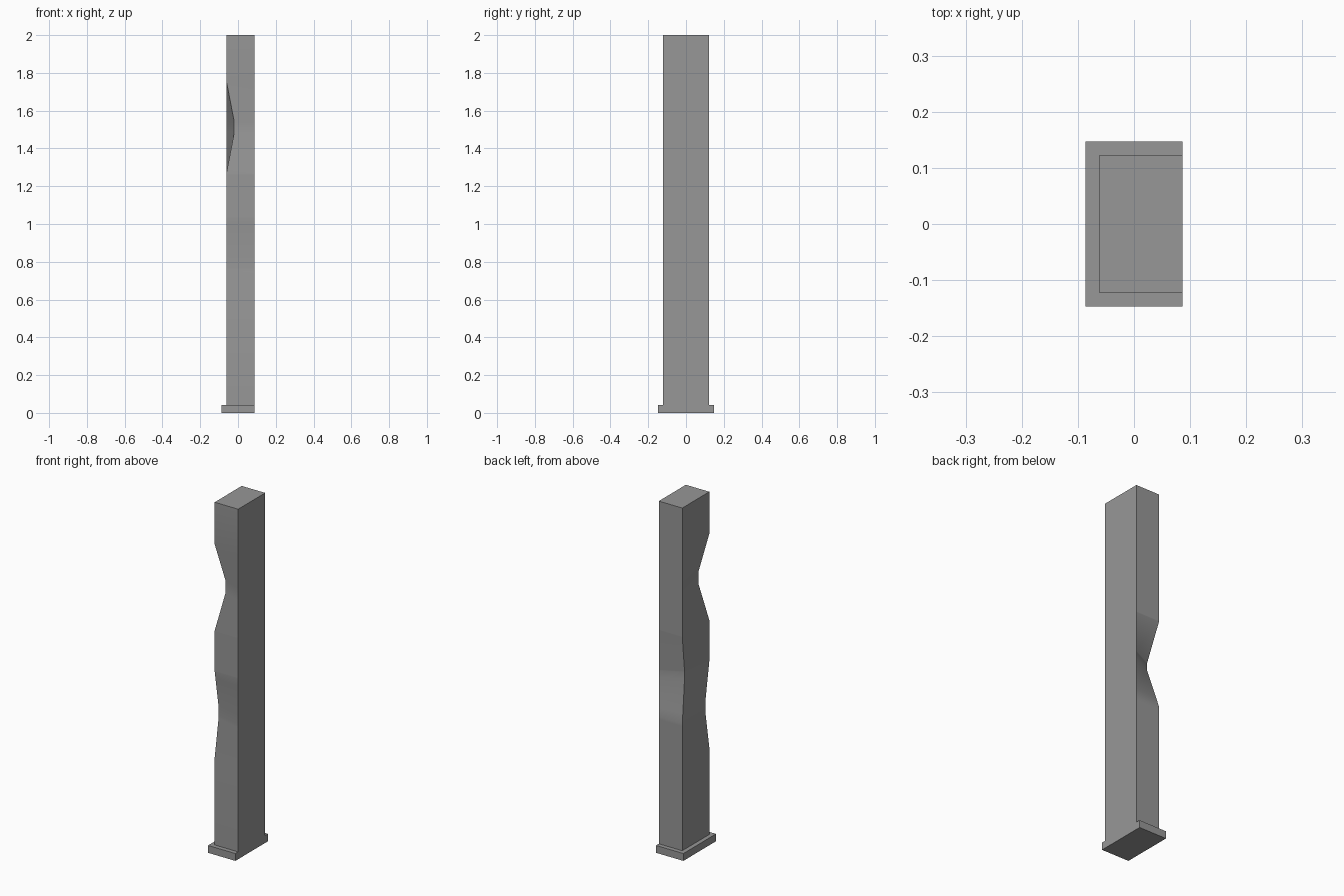
import bpy, bmesh

if "Cube" in bpy.data.objects:
    bpy.data.objects.remove(bpy.data.objects["Cube"])

X0, X1, Y = -0.062, 0.0865, 0.122
BASE_H, TOP = 0.042, 2.0

# Worn dents: (corner index, centre height, inward x, inward y, half flat length)
# corner 0 = left front, corner 3 = left back
DENTS = [(0, 1.513, 0.041, 0.040, 0.034),
         (0, 0.786, 0.0, 0.035, 0.034),
         (3, 1.015, 0.028, 0.060, 0.022)]
HALF = 0.247


def make_object(name, bm):
    bmesh.ops.recalc_face_normals(bm, faces=bm.faces)
    mesh = bpy.data.meshes.new(name)
    bm.to_mesh(mesh)
    bm.free()
    ob = bpy.data.objects.new(name, mesh)
    bpy.context.collection.objects.link(ob)
    return ob


def loft(name, rings):
    bm = bmesh.new()
    loops = [[bm.verts.new(p) for p in ring] for ring in rings]
    for a, b in zip(loops, loops[1:]):
        for i in range(4):
            j = (i + 1) % 4
            bm.faces.new((a[i], a[j], b[j], b[i]))
    bm.faces.new(loops[0])
    bm.faces.new(loops[-1])
    return make_object(name, bm)


def shaft_ring(z):
    ring = [[X0, -Y, z], [X1, -Y, z], [X1, Y, z], [X0, Y, z]]
    for corner, centre, dx, dy, flat in DENTS:
        w = (HALF - abs(z - centre)) / (HALF - flat)
        w = max(0.0, min(1.0, w))
        ring[corner][0] += dx * w
        ring[corner][1] += dy * w * (1 if corner == 0 else -1)
    return ring


# Post shaft with dented left edges
levels = {BASE_H, TOP}
for _, c, _, _, flat in DENTS:
    levels |= {round(c + d, 3) for d in (-HALF, -flat, flat, HALF)}
shaft = loft("post_shaft", [shaft_ring(z) for z in sorted(levels)])

# Plinth, flush with the shaft on the right side
plinth = loft("plinth", [[(-0.0865, -0.147, z), (X1, -0.147, z),
                          (X1, 0.147, z), (-0.0865, 0.147, z)]
                         for z in (0.0, BASE_H)])

# Dark grey finish
grey = bpy.data.materials.new("dark_grey")
grey.diffuse_color = (0.31, 0.31, 0.31, 1.0)
grey.use_nodes = True
grey.node_tree.nodes["Principled BSDF"].inputs["Base Color"].default_value = grey.diffuse_color
for ob in (shaft, plinth):
    ob.data.materials.append(grey)

# Soft shading over the dents, sharp box edges
bpy.ops.object.select_all(action='DESELECT')
shaft.select_set(True)
bpy.context.view_layer.objects.active = shaft
bpy.ops.object.shade_smooth_by_angle(angle=0.6)
